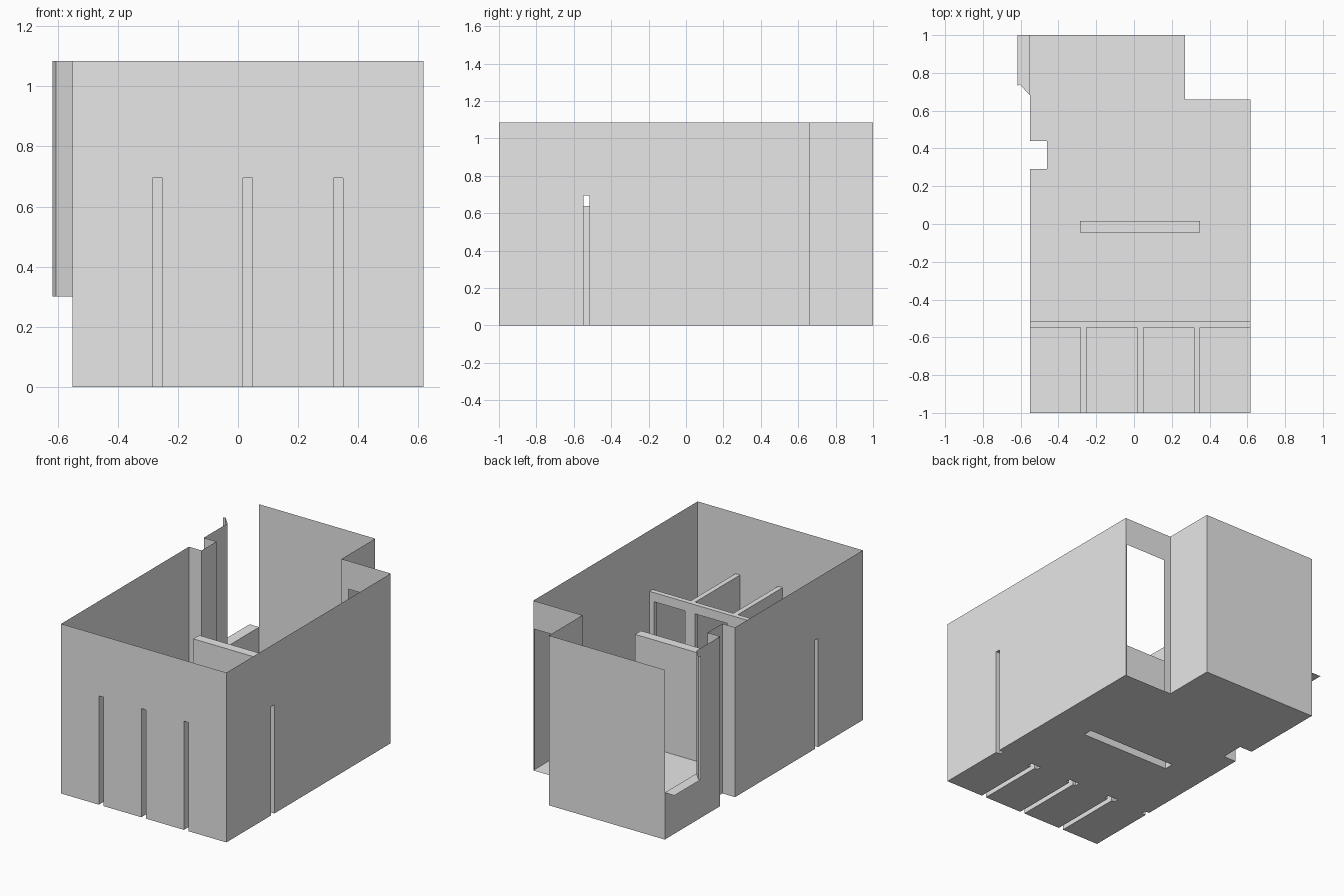
import bpy, bmesh

cube = bpy.data.objects.get("Cube")
if cube:
    bpy.data.objects.remove(cube, do_unlink=True)

GREY = (0.8, 0.8, 0.8, 1.0)
mat = bpy.data.materials.new("plain_grey")
mat.use_nodes = True
mat.diffuse_color = GREY
mat.node_tree.nodes["Principled BSDF"].inputs["Base Color"].default_value = GREY

# Main plan dimensions
LEFT, RIGHT, FRONT, BACK = -0.55, 0.618, -1.0, 1.0
STEP_X, STEP_Y = 0.27, 0.66
HEIGHT, LOW, DOOR = 1.085, 0.695, 0.637
SILL = 0.3
SCREEN = (-0.548, -0.516)            # stall front thickness in y
DIVIDERS = [(c - 0.016, c + 0.016) for c in (-0.268, 0.033, 0.334)]
PIERS = [(LEFT, LEFT + 0.03)] + [(a - 0.02, b + 0.02) for a, b in DIVIDERS] + [(RIGHT - 0.03, RIGHT)]
MID = (-0.285, 0.35, -0.045, 0.015)  # free-standing wall
NOTCH = (-0.46, 0.29, 0.44)


def finish(name, bm):
    bmesh.ops.remove_doubles(bm, verts=bm.verts, dist=1e-4)
    bmesh.ops.dissolve_limit(bm, angle_limit=0.01, verts=bm.verts, edges=bm.edges)
    mesh = bpy.data.meshes.new(name)
    bm.to_mesh(mesh)
    bm.free()
    mesh.materials.append(mat)
    obj = bpy.data.objects.new(name, mesh)
    bpy.context.collection.objects.link(obj)


def add_face(bm, pts):
    bm.faces.new([bm.verts.new(p) for p in pts])


def add_sheet(bm, bounds, holes, place):
    """Flat rectangle (u0, u1, v0, v1) less rectangular holes."""
    rects = [bounds] + holes
    u0, u1, v0, v1 = bounds
    us = sorted({round(u, 4) for r in rects for u in r[:2] if u0 - 1e-6 <= u <= u1 + 1e-6})
    vs = sorted({round(v, 4) for r in rects for v in r[2:] if v0 - 1e-6 <= v <= v1 + 1e-6})
    for a, b in zip(us, us[1:]):
        for c, d in zip(vs, vs[1:]):
            u, v = (a + b) / 2, (c + d) / 2
            if not any(h[0] < u < h[1] and h[2] < v < h[3] for h in holes):
                add_face(bm, [place(*p) for p in ((a, c), (b, c), (b, d), (a, d))])


def add_ribbon(bm, path, z0, z1, closed=False):
    """Vertical faces along a plan path."""
    ends = path[1:] + path[:1] if closed else path[1:]
    for (ax, ay), (bx, by) in zip(path, ends):
        add_face(bm, [(ax, ay, z0), (bx, by, z0), (bx, by, z1), (ax, ay, z1)])


def at_x(x):
    return lambda u, v: (x, u, v)


def at_y(y):
    return lambda u, v: (u, y, v)


def at_z(z):
    return lambda u, v: (u, v, z)


# Floor, open under the hollow inner walls
bm = bmesh.new()
holes = [(a, b, FRONT, SCREEN[0]) for a, b in DIVIDERS]
holes += [(a, b, *SCREEN) for a, b in PIERS]
holes += [MID, (STEP_X, RIGHT, STEP_Y, BACK), (LEFT, *NOTCH[:1], *NOTCH[1:])]
add_sheet(bm, (LEFT, RIGHT, FRONT, BACK), holes, at_z(0))
finish("floor", bm)

# Front wall with three slots
bm = bmesh.new()
add_sheet(bm, (LEFT, RIGHT, 0, HEIGHT), [(a, b, 0, LOW) for a, b in DIVIDERS], at_y(FRONT))
finish("front_wall", bm)

# Side walls, each with one slot
for name, x, end in (("left_wall", RIGHT, STEP_Y), ("right_wall", LEFT, NOTCH[1])):
    bm = bmesh.new()
    add_sheet(bm, (FRONT, end, 0, HEIGHT), [(*SCREEN, 0, LOW)], at_x(x))
    finish(name, bm)

# Wall running round the side notch, and the low wall under the opening
bm = bmesh.new()
add_ribbon(bm, [(LEFT, NOTCH[1]), (NOTCH[0], NOTCH[1]), (NOTCH[0], NOTCH[2]),
                (LEFT, NOTCH[2]), (LEFT, 0.68)], 0, HEIGHT)
finish("notched_wall", bm)
bm = bmesh.new()
add_ribbon(bm, [(LEFT, 0.68), (LEFT, BACK)], 0, SILL)
finish("low_wall", bm)

# Sill and its slanted reveal
reveal = [(LEFT, 0.68), (-0.606, 0.74), (-0.618, 0.73)]
bm = bmesh.new()
add_face(bm, [(x, y, SILL) for x, y in reveal + [(-0.618, BACK), (LEFT, BACK)]])
finish("window_sill", bm)
bm = bmesh.new()
add_ribbon(bm, reveal, SILL, HEIGHT)
finish("window_reveal", bm)

# Back wall with its step, and the entrance wall
bm = bmesh.new()
add_ribbon(bm, [(LEFT, BACK), (STEP_X, BACK), (STEP_X, STEP_Y)], 0, HEIGHT)
finish("back_wall", bm)
bm = bmesh.new()
add_sheet(bm, (STEP_X, RIGHT, 0, HEIGHT), [(0.32, 0.608, 0, 0.905)], at_y(STEP_Y))
finish("entrance_wall", bm)

# Stall front: two skins, door jambs, lintels and top
doors = [(a[1], b[0], 0, DOOR) for a, b in zip(PIERS, PIERS[1:])]
bm = bmesh.new()
add_sheet(bm, (LEFT, RIGHT, 0, LOW), doors, at_y(SCREEN[1]))
add_sheet(bm, (LEFT, RIGHT, 0, LOW), doors + [(a, b, 0, LOW) for a, b in DIVIDERS], at_y(SCREEN[0]))
add_sheet(bm, (LEFT, RIGHT, *SCREEN), [], at_z(LOW))
for a, b, low, high in doors:
    add_sheet(bm, (a, b, *SCREEN), [], at_z(high))
    for x in (a, b):
        add_sheet(bm, (*SCREEN, low, high), [], at_x(x))
finish("stall_front", bm)

# Stall dividers
for i, (a, b) in enumerate(DIVIDERS):
    bm = bmesh.new()
    for x in (a, b):
        add_sheet(bm, (FRONT, SCREEN[0], 0, LOW), [], at_x(x))
    add_sheet(bm, (a, b, FRONT, SCREEN[0]), [], at_z(LOW))
    finish(f"stall_divider_{i + 1}", bm)

# Free-standing middle wall
bm = bmesh.new()
x0, x1, y0, y1 = MID
add_ribbon(bm, [(x0, y0), (x1, y0), (x1, y1), (x0, y1)], 0, LOW, closed=True)
add_sheet(bm, MID, [], at_z(LOW))
finish("middle_wall", bm)
